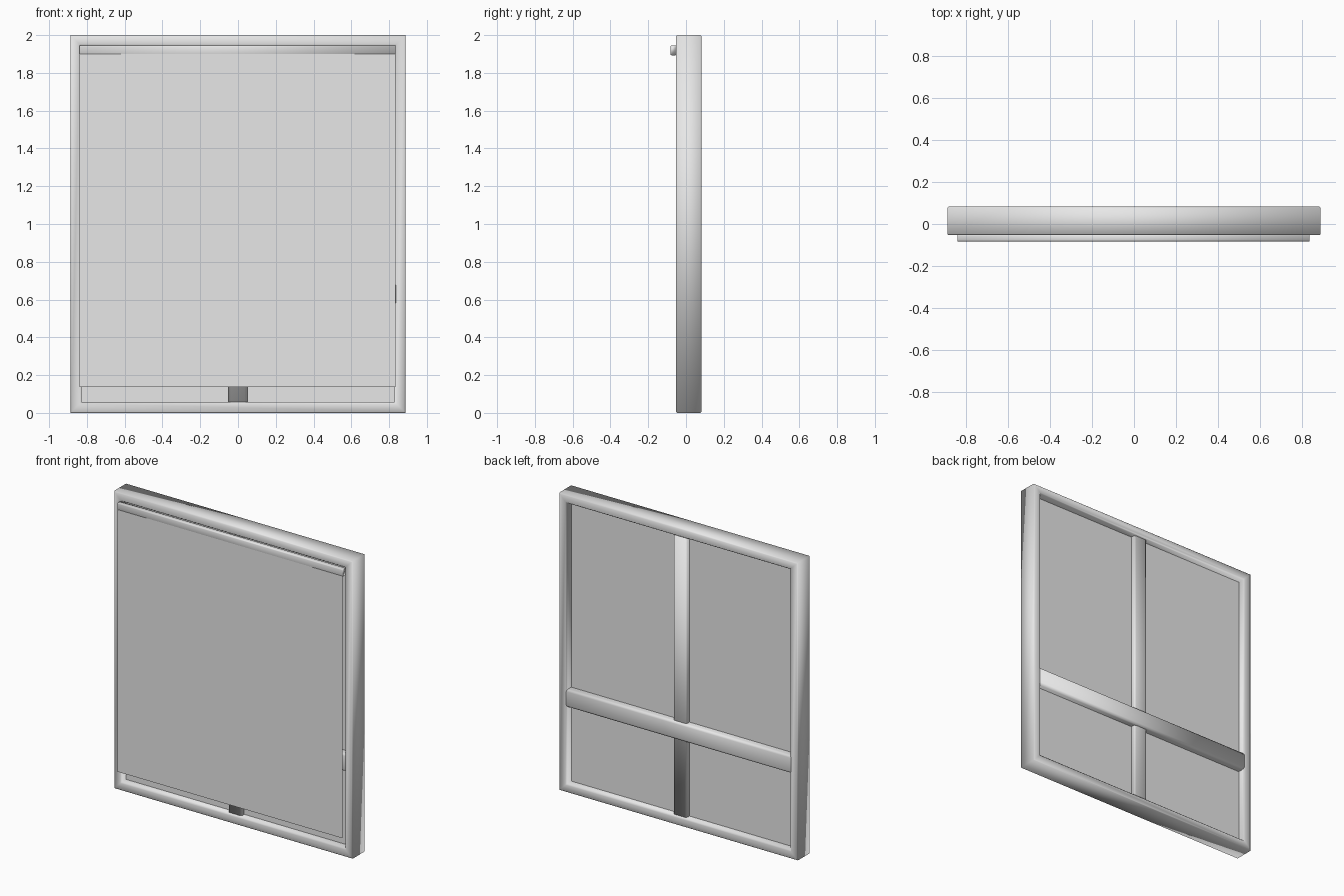
import bpy, bmesh

if "Cube" in bpy.data.objects:
    bpy.data.objects.remove(bpy.data.objects["Cube"])

mat = bpy.data.materials.new("light_grey")
mat.diffuse_color = (0.8, 0.8, 0.8, 1)
mat.use_nodes = True
mat.node_tree.nodes["Principled BSDF"].inputs["Base Color"].default_value = mat.diffuse_color


def finish(name, bm, smooth=True):
    bmesh.ops.recalc_face_normals(bm, faces=bm.faces)
    me = bpy.data.meshes.new(name)
    bm.to_mesh(me)
    bm.free()
    me.materials.append(mat)
    ob = bpy.data.objects.new(name, me)
    bpy.context.collection.objects.link(ob)
    for p in me.polygons:
        p.use_smooth = smooth
    return ob


def box(name, x0, x1, y0, y1, z0, z1, bevel=0.0, axis=None):
    """Box; edges running along the given axis are bevelled."""
    bm = bmesh.new()
    bmesh.ops.create_cube(bm, size=1)
    for v in bm.verts:
        v.co = ((x0 + x1) / 2 + v.co.x * (x1 - x0),
                (y0 + y1) / 2 + v.co.y * (y1 - y0),
                (z0 + z1) / 2 + v.co.z * (z1 - z0))
    if bevel:
        edges = [e for e in bm.edges
                 if abs((e.verts[0].co - e.verts[1].co)[axis]) > 1e-5]
        bmesh.ops.bevel(bm, geom=edges, offset=bevel, segments=2,
                        profile=0.5, affect='EDGES')
    return finish(name, bm, bool(bevel))


# Outer frame: softened profile swept round a mitred rectangle
W, H, F, B = 0.887, 2.0, -0.053, 0.083
profile = [(0.0, F + 0.006), (0.0, B - 0.006), (0.006, B), (0.048, B),
           (0.058, B - 0.01), (0.058, F + 0.01), (0.048, F), (0.006, F)]
bm = bmesh.new()
rings = []
for i, y in profile:
    rings.append([bm.verts.new(c) for c in
                  ((-W + i, y, i), (W - i, y, i),
                   (W - i, y, H - i), (-W + i, y, H - i))])
for k, a in enumerate(rings):
    b = rings[(k + 1) % len(rings)]
    for j in range(4):
        n = (j + 1) % 4
        bm.faces.new((a[j], a[n], b[n], b[j]))
finish("outer_frame", bm)

# Crossing bars
box("mullion", -0.05, 0.05, -0.035, 0.066, 0.045, 1.955, 0.012, 2)
box("transom", -0.85, 0.85, -0.05, 0.08, 0.57, 0.69, 0.015, 0)

# Four panes
for side, x0, x1 in (("left", -0.835, -0.045), ("right", 0.045, 0.835)):
    for row, z0, z1 in (("lower", 0.055, 0.58), ("upper", 0.68, 1.945)):
        box(f"{row}_{side}_pane", x0, x1, -0.005, 0.035, z0, z1)

# Roller blind: headrail and thin fabric sheet
box("blind_headrail", -0.838, 0.834, -0.083, -0.05, 1.893, 1.945, 0.007, 0)
box("blind_fabric", -0.838, 0.834, -0.083, -0.081, 0.137, 1.9)
